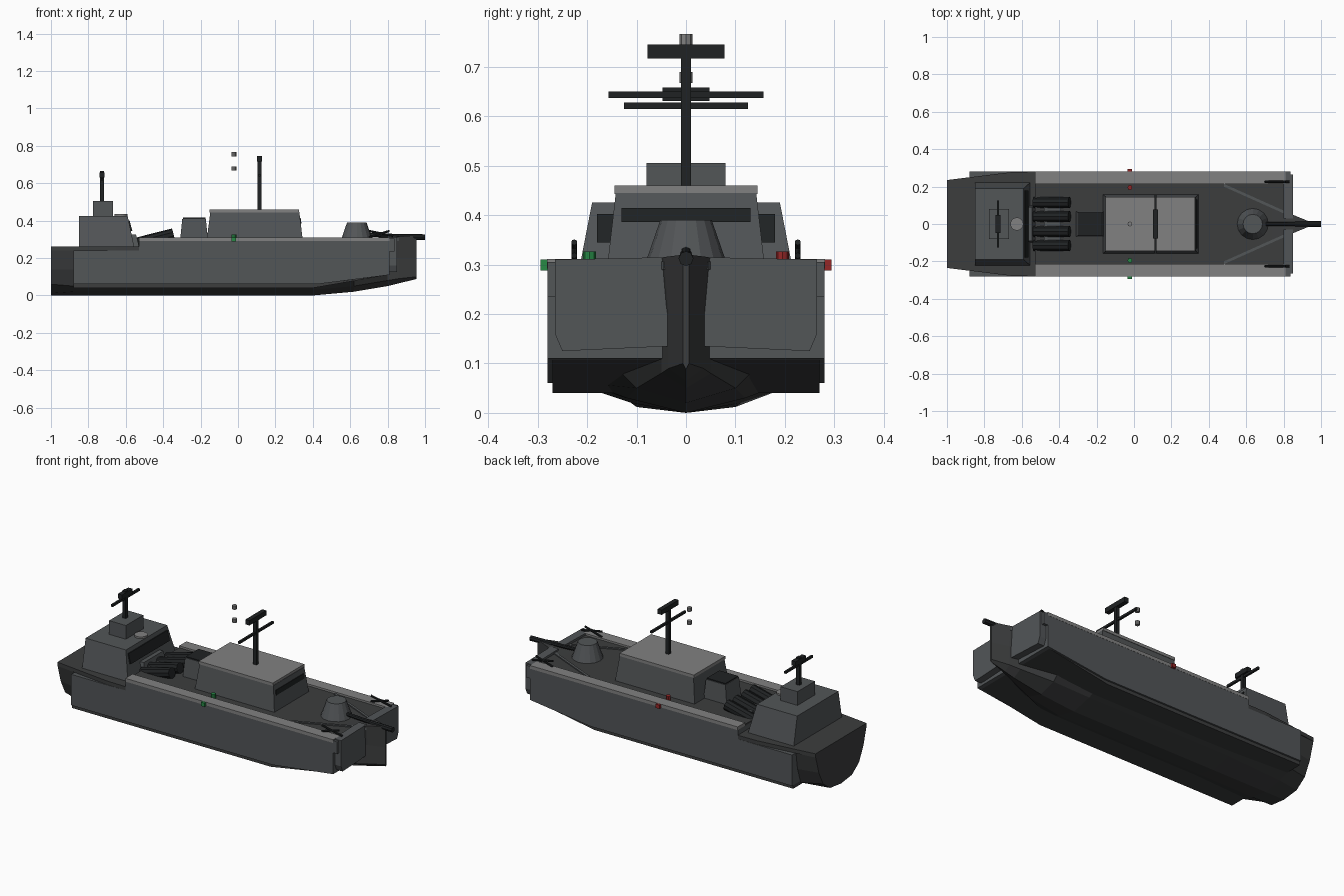
import bpy, bmesh, math
from mathutils import Vector

if "Cube" in bpy.data.objects:
    bpy.data.objects.remove(bpy.data.objects["Cube"])


def mat(name, r, g, b):
    m = bpy.data.materials.new(name)
    m.diffuse_color = (r, g, b, 1)
    m.use_nodes = True
    m.node_tree.nodes["Principled BSDF"].inputs["Base Color"].default_value = m.diffuse_color
    return m


HULL = mat("hull_grey", .085, .092, .097)
DARK = mat("dark_deck", .045, .047, .048)
LIGHT = mat("light_grey", .22, .22, .22)
BLACK = mat("black", .014, .016, .017)
RED = mat("red", .3, .02, .02)
GREEN = mat("green", .02, .25, .06)


def make(name, bm, m):
    bmesh.ops.recalc_face_normals(bm, faces=bm.faces)
    me = bpy.data.meshes.new(name)
    bm.to_mesh(me)
    bm.free()
    ob = bpy.data.objects.new(name, me)
    me.materials.append(m)
    bpy.context.collection.objects.link(ob)
    return ob


def loft(name, rings, m):
    bm = bmesh.new()
    vs = [[bm.verts.new(p) for p in r] for r in rings]
    n = len(vs[0])
    for a, b in zip(vs, vs[1:]):
        for i in range(n):
            j = (i + 1) % n
            bm.faces.new((a[i], a[j], b[j], b[i]))
    bm.faces.new(vs[0][::-1])
    bm.faces.new(vs[-1])
    return make(name, bm, m)


def frustum(name, lo, hi, m):
    # lo / hi = (x0, x1, y0, y1, z)
    return loft(name, [[(a, c, z), (b, c, z), (b, d, z), (a, d, z)]
                       for a, b, c, d, z in (lo, hi)], m)


def box(name, x0, x1, y0, y1, z0, z1, m):
    return frustum(name, (x0, x1, y0, y1, z0), (x0, x1, y0, y1, z1), m)


def prism_y(name, prof, y0, y1, m):
    return loft(name, [[(x, y, z) for x, z in prof] for y in (y0, y1)], m)


def rod(name, p, q, r, m, r2=None, seg=8):
    p, q = Vector(p), Vector(q)
    bm = bmesh.new()
    bmesh.ops.create_cone(bm, cap_ends=True, segments=seg, radius1=r,
                          radius2=r if r2 is None else r2, depth=(q - p).length)
    rot = (q - p).to_track_quat('Z', 'Y').to_matrix().to_4x4()
    rot.translation = (p + q) / 2
    bm.transform(rot)
    return make(name, bm, m)


# central hull: lofted V-bottom sections, half section (y, z) from keel to deck
stations = [
    (-1.0, [(0, 0), (.10, .012), (.165, .06), (.205, .14), (.235, .245)]),
    (-.88, [(0, 0), (.11, .02), (.20, .05), (.23, .14), (.245, .245)]),
    (-.53, [(0, 0), (.12, .03), (.21, .06), (.24, .15), (.25, .245)]),
    (.40, [(0, 0), (.12, .03), (.20, .06), (.22, .15), (.225, .29)]),
    (.62, [(0, .02), (.10, .05), (.13, .08), (.14, .15), (.15, .29)]),
    (.80, [(0, .05), (.05, .08), (.05, .11), (.05, .2), (.065, .305)]),
    (.86, [(0, .065), (.035, .09), (.035, .12), (.035, .2), (.045, .315)]),
    (.955, [(0, .088), (.006, .1), (.006, .13), (.006, .2), (.006, .32)]),
]
rings = []
for x, half in stations:
    rings.append([(x, y, z) for y, z in half]
                 + [(x, -y, z) for y, z in reversed(half[1:])])
loft("central_hull", rings, DARK)

# broad side body with raked lower front
prism_y("side_body", [(-.88, .06), (-.88, .24), (-.53, .24), (-.53, .295), (.81, .295),
                      (.81, .11), (.42, .06)], -.28, .28, HULL)
prism_y("body_bottom", [(-.88, .04), (-.88, .06), (.42, .06), (.79, .107), (.40, .04)],
        -.27, .27, DARK)

# decks
loft("aft_deck", [[(-1, -.235, z), (-.65, -.278, z), (-.53, -.28, z),
                   (-.53, .28, z), (-.65, .278, z), (-1, .235, z)] for z in (.24, .262)], DARK)
box("main_deck", -.53, .81, -.215, .215, .29, .3, DARK)

for s in (-1, 1):
    def sbox(name, x0, x1, y0, y1, z0, z1, m):
        return box(name, x0, x1, min(s * y0, s * y1), max(s * y0, s * y1), z0, z1, m)
    # gunwale, bow plate and its corner cheek
    sbox("gunwale", -.53, .81, .215, .281, .292, .311, LIGHT)
    loft("bow_plate", [[(x, s * y, z) for y, z in
                        [(.03, .135), (.25, .125), (.265, .16), (.265, .31), (.03, .315)]]
                       for x in (.80, .85)], HULL)
    sbox("bow_cheek", .78, .836, .24, .28, .235, .305, HULL)
    # slanted bow bulwark running to the stem
    loft("bow_bulwark", [[(.48, s * .215, z), (.86, s * .045, z), (.86, s * .03, z),
                          (.48, s * .2, z)] for z in (.29, .306)], HULL)
    # deck machine guns
    rod("small_gun_barrel", (.70, s * .226, .345), (.83, s * .226, .318), .006, BLACK)
    rod("small_gun_arm", (.70, s * .226, .312), (.81, s * .226, .345), .006, BLACK)
    # navigation lamps
    col = RED if s > 0 else GREEN
    sbox("side_lamp", -.034, -.01, .278, .294, .288, .31, col)
    rod("deck_lamp", (-.022, s * .195, .3), (-.022, s * .195, .326), .013, col)

# aft wheelhouse
frustum("aft_cabin", (-.85, -.555, -.222, .222, .26), (-.85, -.59, -.19, .19, .425), HULL)
frustum("aft_cabin_window", (-.62, -.565, -.18, .18, .345),
        (-.62, -.58, -.18, .18, .402), BLACK)
frustum("aft_cabin_ledge", (-.60, -.53, -.10, .10, .26), (-.60, -.545, -.09, .09, .325), HULL)
box("aft_roof_box", -.775, -.667, -.08, .08, .425, .505, HULL)
rod("roof_hatch", (-.626, 0, .415), (-.626, 0, .435), .035, LIGHT, seg=16)
box("aft_mast", -.738, -.717, -.01, .01, .505, .665, BLACK)
box("aft_mast_bar", -.733, -.721, -.125, .125, .615, .628, BLACK)
box("aft_radar", -.741, -.714, -.048, .048, .631, .658, BLACK)

# launcher tubes
for y in (-.115, -.04, .04, .115):
    rod("launch_tube", (-.535, y, .28), (-.345, y, .328), .031, BLACK, seg=10)
box("tube_cradle", -.48, -.39, -.14, .14, .29, .31, HULL)

# equipment housing
frustum("equipment_housing", (-.31, -.16, -.068, .068, .29),
        (-.298, -.172, -.062, .062, .41), HULL)
box("housing_cover", -.295, -.175, -.058, .058, .405, .416, BLACK)

# main cabin with window band and roof
frustum("main_cabin", (-.168, .347, -.16, .16, .29), (-.148, .328, -.142, .142, .445), HULL)
frustum("main_cabin_window", (.25, .339, -.13, .13, .386), (.25, .335, -.13, .13, .414), BLACK)
box("main_roof", -.152, .326, -.145, .145, .443, .46, LIGHT)
box("main_mast", .104, .126, -.01, .01, .46, .745, BLACK)
box("mast_cross_bar", .109, .121, -.157, .157, .637, .65, BLACK)
box("main_radar", .102, .128, -.078, .078, .717, .745, BLACK)

# masthead lamps
for z in (.678, .755):
    rod("masthead_lamp", (-.022, 0, z - .011), (-.022, 0, z + .011), .013, LIGHT)

# bow turret
rod("turret", (.635, 0, .295), (.635, 0, .39), .085, HULL, r2=.052, seg=16)
rod("turret_barrel", (.69, 0, .325), (.93, 0, .314), .011, BLACK)
rod("turret_muzzle", (.86, 0, .314), (1.0, 0, .312), .015, BLACK)
